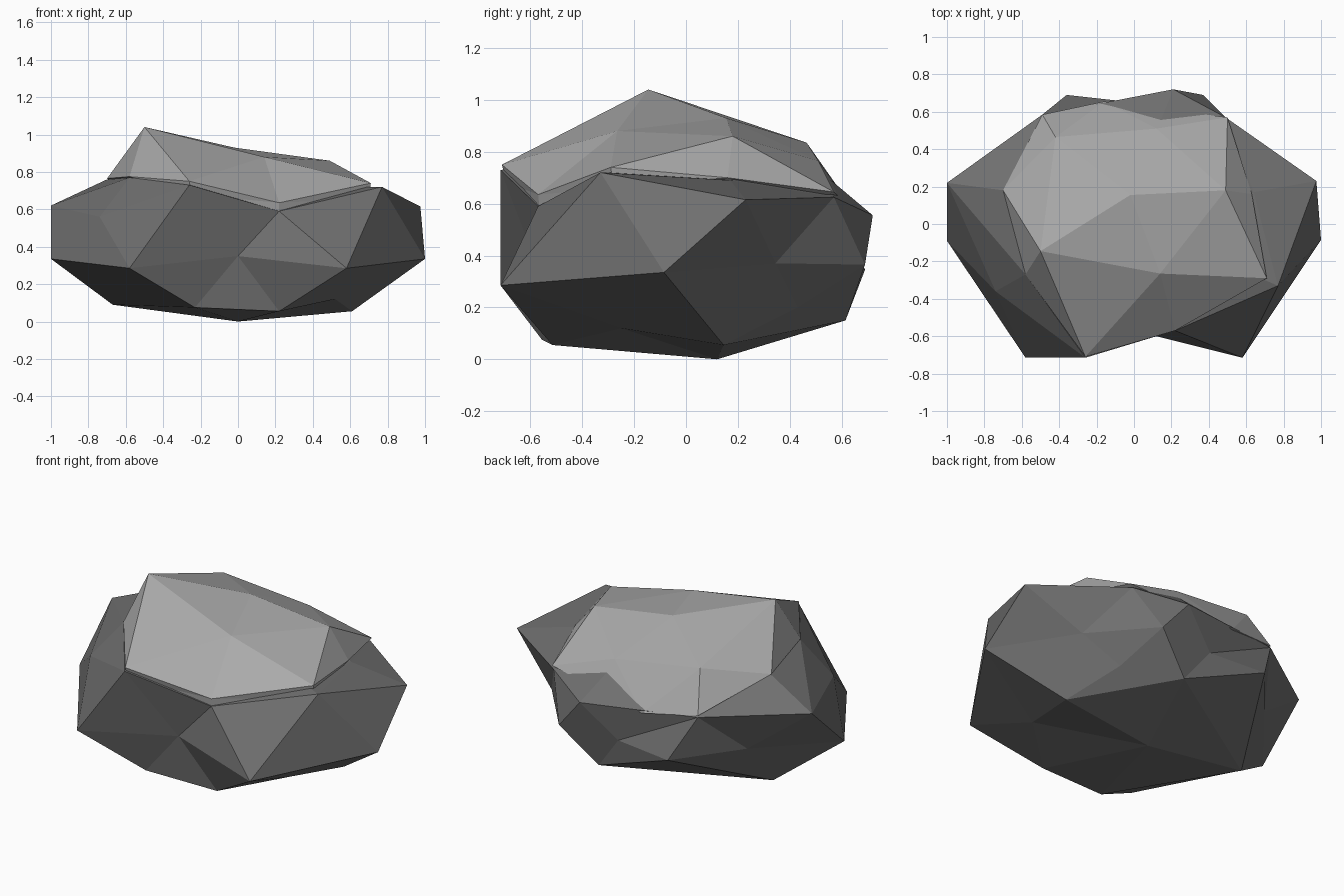
import bpy, bmesh
from mathutils import Vector

cube = bpy.data.objects.get("Cube")
if cube:
    bpy.data.objects.remove(cube, do_unlink=True)


def flat_material(name, grey):
    mat = bpy.data.materials.new(name)
    mat.use_nodes = True
    colour = (grey, grey, grey, 1)
    mat.diffuse_color = colour
    bsdf = mat.node_tree.nodes["Principled BSDF"]
    bsdf.inputs["Base Color"].default_value = colour
    bsdf.inputs["Roughness"].default_value = 0.9
    return mat


def faceted_stone(name, corners, centre, radii, mat):
    """Wrap a faceted skin round the corners: hull them on a sphere, then move them out."""
    bm = bmesh.new()
    home = {}
    for c in corners:
        p = Vector(c)
        d = Vector([(a - b) / r for a, b, r in zip(p, centre, radii)]).normalized()
        home[bm.verts.new(d)] = p
    bmesh.ops.convex_hull(bm, input=list(bm.verts))
    for v, p in home.items():
        v.co = p
    bmesh.ops.recalc_face_normals(bm, faces=bm.faces)
    mesh = bpy.data.meshes.new(name)
    bm.to_mesh(mesh)
    bm.free()
    mesh.materials.append(mat)
    obj = bpy.data.objects.new(name, mesh)
    bpy.context.collection.objects.link(obj)
    return obj


# Dark lower boulder
underside = [(0, .12, 0), (-.67, .12, .09), (.61, .145, .055), (-.23, -.555, .075),
             (.22, -.515, .055), (.155, .615, .15), (.52, -.25, .12), (.46, .43, .2)]
waist = [(-.58, -.715, .285), (0, -.57, .35), (.58, -.715, .285), (1, -.085, .335),
         (.66, .345, .37), (.37, .69, .365), (0, .65, .355), (-.36, .69, .345),
         (-.65, .34, .36), (-1, -.09, .335)]
shoulder = [(-.26, -.715, .73), (.22, -.57, .59), (.77, -.33, .72), (.975, .23, .615),
            (.49, .57, .625), (.21, .72, .555), (-.49, .585, .6), (-1, .22, .62),
            (-.74, -.36, .56), (-.58, -.27, .77), (-.7, .18, .76), (.64, .17, .69),
            (.12, .5, .74), (0, 0, .72)]
faceted_stone("lower_boulder", underside + waist + shoulder, (0, 0, .38), (1, .72, .42),
              flat_material("dark grey stone", .16))

# Pale slab resting on top
crown = [(-.5, -.145, 1.04), (-.02, .155, .93), (.49, .18, .86), (.14, -.265, .88),
         (-.42, .465, .835), (.12, .51, .765)]
rim = [(-.26, -.71, .75), (.22, -.57, .635), (.71, -.29, .74), (.63, .16, .7),
       (.5, .57, .645), (-.16, .655, .565), (-.49, .585, .61), (-.7, .18, .765),
       (-.58, -.27, .775)]
keel = [(-.26, -.69, .68), (.22, -.56, .54), (.7, -.28, .66), (0, 0, .4)]
faceted_stone("upper_slab", crown + rim + keel, (0, 0, .62), (.65, .6, .35),
              flat_material("light grey stone", .4))
